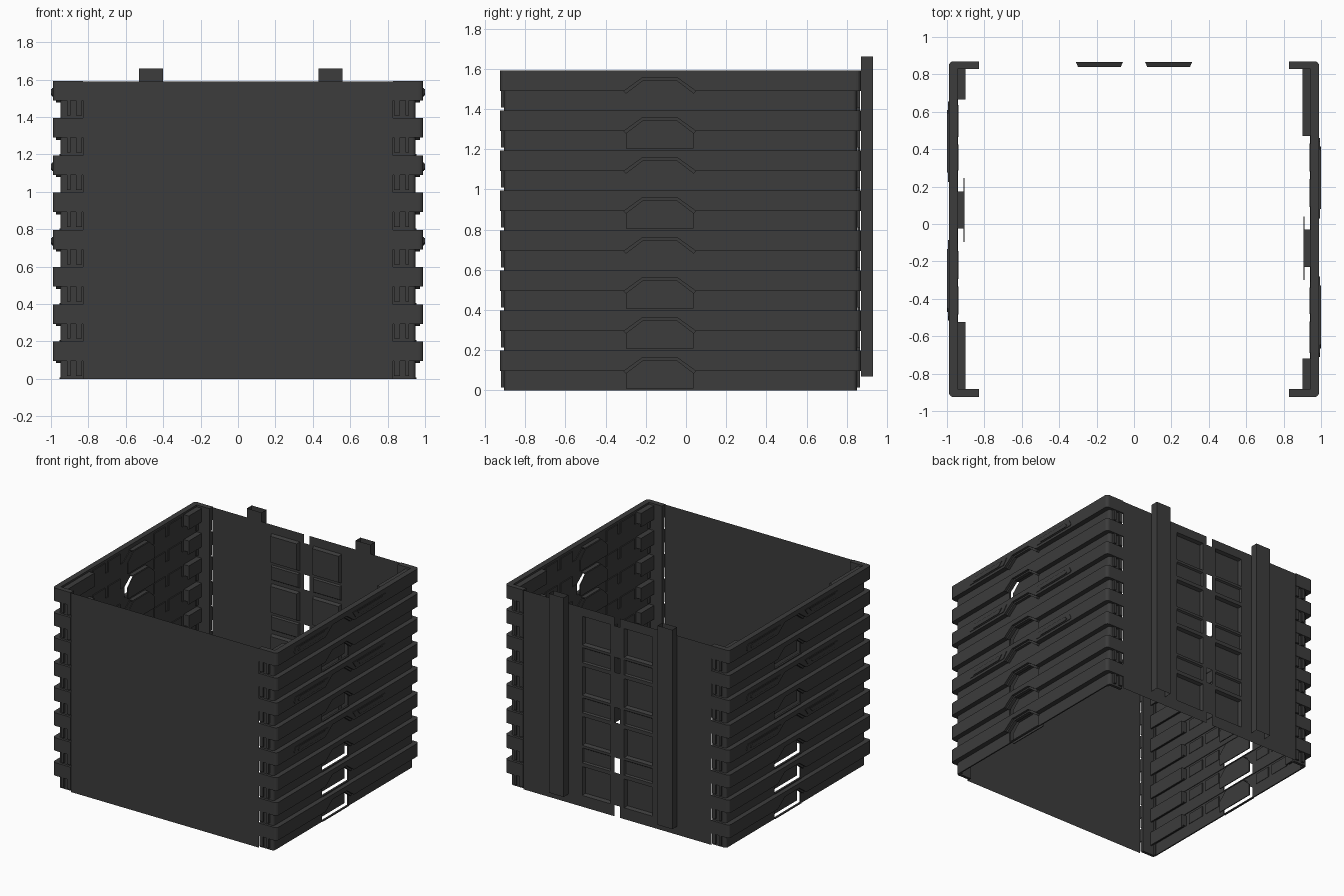
import bpy, bmesh, math
from mathutils import Vector

cube = bpy.data.objects.get("Cube")
if cube:
    bpy.data.objects.remove(cube, do_unlink=True)

mat = bpy.data.materials.new("dark grey plastic")
mat.use_nodes = True
GREY = (0.045, 0.045, 0.045, 1)
mat.diffuse_color = GREY
mat.node_tree.nodes["Principled BSDF"].inputs["Base Color"].default_value = GREY

LAYERS, PITCH, TOP = 8, 0.199, 1.59
CY = -0.0275              # the two side walls are half-turn copies about this y
FRONT, BACK = -0.925, 0.87
HOLES, LABELS = (0, 1, 2, 4, 6), (3, 5, 7)
parts = {}


def part(name):
    return parts.setdefault(name, bmesh.new())


def prism(name, pts, axis, lo, hi, side=0):
    """Extrude a profile along x (points are y,z) or z (points are x,y)."""
    bm = part(name)
    rings = []
    for h in (lo, hi):
        ring = []
        for a, b in pts:
            x, y, z = (h, a, b) if axis == "x" else (a, b, h)
            if side:
                x, y = side * x, CY + side * (y - CY)
            ring.append(bm.verts.new((x, y, z)))
        rings.append(ring)
    n = len(pts)
    bm.faces.new(rings[0])
    bm.faces.new(rings[1][::-1])
    for i in range(n):
        j = (i + 1) % n
        bm.faces.new((rings[0][i], rings[1][i], rings[1][j], rings[0][j]))


def rect(a0, a1, b0, b1):
    return [(a0, b0), (a1, b0), (a1, b1), (a0, b1)]


def hook(outer_x, end_y, depth, tip_x, inner_x, tail_y, radius):
    """Plan of a corner that wraps from the side wall round to a lip."""
    d = 1 if end_y > 0 else -1
    arc = []
    for i in range(5):
        t = math.radians(90 * i / 4)
        arc.append((outer_x - radius + radius * math.cos(t),
                    end_y - d * radius + d * radius * math.sin(t)))
    return ([(inner_x, tail_y), (outer_x, tail_y)] + arc +
            [(tip_x, end_y), (tip_x, end_y - d * depth), (inner_x, end_y - d * depth)])


def side_wall(side):
    pre = "left" if side > 0 else "right"
    for k in range(LAYERS):
        z = k * PITCH
        low, high = z + 0.095, z + PITCH

        # Projecting rail with a raised arch in its lower edge
        arch = [(-0.31, low), (-0.22, z + 0.16), (-0.04, z + 0.16), (0.05, low)]
        prism(pre + "_rails", [(-0.86, high), (-0.86, low)] + arch +
              [(0.81, low), (0.81, high)], "x", 0.945, 0.99, side)

        # Thin lip following the arch
        lip = [(y + 0.012 * s, h - 0.012) for (y, h), s in zip(arch, (1, .6, -.6, -1))]
        prism(pre + "_arch_lips", arch + lip[::-1], "x", 0.945, 0.972, side)

        # Set-back web under the rail
        if k in HOLES:
            prism(pre + "_webs", rect(-0.87, -0.295, z, low), "x", 0.94, 0.95, side)
            prism(pre + "_webs", rect(0.035, 0.82, z, low), "x", 0.94, 0.95, side)
            prism(pre + "_webs", rect(-0.295, 0.035, z, z + 0.008), "x", 0.94, 0.955, side)
        else:
            prism(pre + "_webs", [(-0.87, z), (0.82, z), (0.82, low)] + arch[::-1] +
                  [(-0.87, low)], "x", 0.94, 0.95, side)

        # Inset grip plate behind each arch
        prism(pre + "_grip_plates", [(-0.30, z + 0.01), (0.04, z + 0.01), (0.04, z + 0.10),
              (-0.03, z + 0.165), (-0.23, z + 0.165), (-0.30, z + 0.10)],
              "x", 0.905, 0.912, side)
        prism(pre + "_grip_plates", rect(-0.23, -0.03, z + 0.16, z + 0.168),
              "x", 0.912, 0.945, side)

        # Corner hooks, wide over the rail and narrower over the web
        for end, inner in ((FRONT, -0.86), (BACK, 0.81)):
            d = 1 if end > 0 else -1
            prism(pre + "_corner_hooks", hook(0.99, end, 0.042, 0.83, 0.945, inner, 0.025),
                  "z", low, high, side)
            prism(pre + "_corner_posts", hook(0.95, end - d * 0.02, 0.022, 0.83, 0.93,
                  inner, 0.02), "z", z, low, side)
            for x0, x1 in ((0.835, 0.865), (0.895, 0.915)):
                prism(pre + "_corner_studs", rect(x0, x1, end - d * 0.03, end - d * 0.005),
                      "z", z + 0.015, low, side)

        # Inner support beams at both ends, with a lip underneath
        for y0, y1 in ((-0.885, -0.72), (0.47, 0.83)):
            prism(pre + "_beams", rect(y0, y1, low, high - 0.015), "x", 0.90, 0.945, side)
            prism(pre + "_beams", rect(y0, y1, low - 0.02, low), "x", 0.90, 0.912, side)

        # Low ribs on the inner face
        for y0, y1 in ((-0.69, -0.52), (-0.48, -0.34), (0.09, 0.24), (0.28, 0.43)):
            prism(pre + "_inner_ribs", rect(y0, y1, low, high - 0.02), "x", 0.937, 0.945, side)

        # Slanted label holders on some rails
        if k in LABELS:
            for c, m in ((-0.125, -1), (-0.125, 1)):
                def tray(inset, near, far):
                    b, t = z + 0.115 + inset, z + 0.162 - inset
                    return [(c + m * near, b), (c + m * (far - 0.01), b), (c + m * far, b + 0.01),
                            (c + m * (far - 0.02), t), (c + m * (near - 0.035), t)]
                prism(pre + "_label_holders", tray(0, 0.19, 0.585), "x", 0.99, 0.995, side)
                prism(pre + "_label_clips", tray(0.007, 0.24, 0.54), "x", 0.995, 1.0, side)


side_wall(1)
side_wall(-1)

# Front panel: a plain sheet
bm = part("front_panel")
bm.faces.new([bm.verts.new((x, FRONT + 0.003, z))
              for x, z in rect(-0.83, 0.83, 0, TOP)])

# Back panel: a sheet with pressed pockets and a broken centre slot
bm = part("back_panel")
xs = [-0.83, -0.31, -0.06, -0.025, 0.025, 0.06, 0.31, 0.83]
zs = [0] + [0.4 * k + h for k in range(4) for h in (0.09, 0.32, 0.35, 0.47)][:-2] + [TOP]
grid = [[bm.verts.new((x, BACK - 0.005, z)) for x in xs] for z in zs]
deep, shallow = [], []
for r in range(len(zs) - 1):
    for c in range(len(xs) - 1):
        level = r % 4          # 1 is a tall pocket row, 3 a short one
        if c == 3 and (level == 3 or r in (0, len(zs) - 2)):
            continue
        f = bm.faces.new((grid[r][c + 1], grid[r][c], grid[r + 1][c], grid[r + 1][c + 1]))
        if c in (1, 5) and level == 1:
            deep.append(f)
        elif c in (1, 5) and level == 3:
            shallow.append(f)
bm.normal_update()
bmesh.ops.inset_individual(bm, faces=deep, thickness=0.015, depth=-0.025)
bmesh.ops.inset_individual(bm, faces=shallow, thickness=0.012, depth=-0.012)

# Two open-ended upright channels on the back
bm = part("back_uprights")
for x0, x1 in ((-0.53, -0.40), (0.43, 0.56)):
    loop = rect(x0, x1, BACK, 0.93)
    lo, hi = [[bm.verts.new((x, y, z)) for x, y in loop] for z in (0.07, 1.66)]
    for i in range(4):
        j = (i + 1) % 4
        bm.faces.new((lo[i], lo[j], hi[j], hi[i]))

# Turn every part into an object
for name, bm in parts.items():
    if name != "back_panel":
        bmesh.ops.recalc_face_normals(bm, faces=bm.faces)
    if name == "front_panel":
        for f in bm.faces:
            f.normal_update()
            if f.normal.dot(Vector((0, -1, 0))) < 0:
                f.normal_flip()
    mesh = bpy.data.meshes.new(name)
    bm.to_mesh(mesh)
    bm.free()
    mesh.materials.append(mat)
    bpy.context.collection.objects.link(bpy.data.objects.new(name, mesh))
